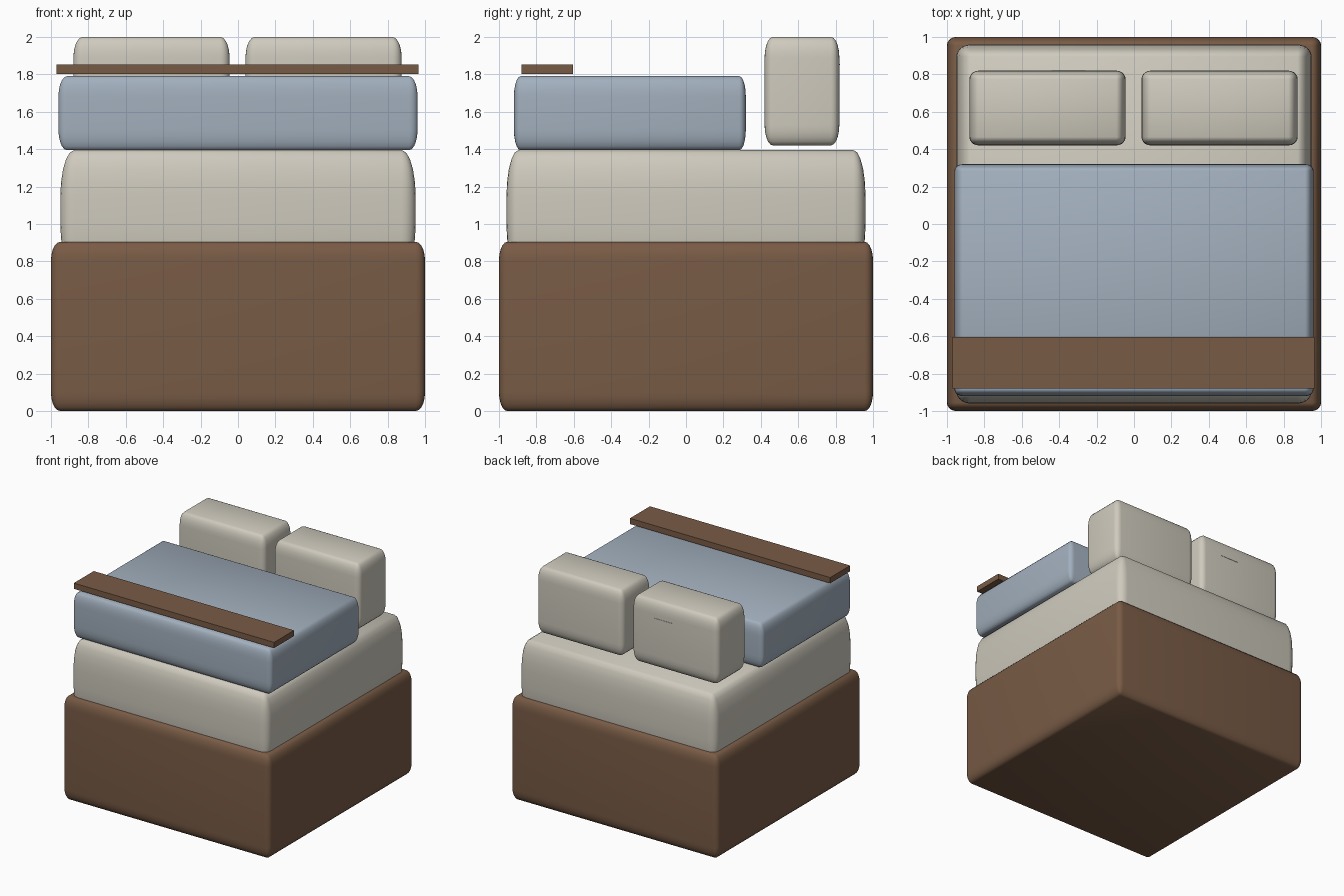
import bpy, bmesh
from mathutils import Vector
from math import radians

if "Cube" in bpy.data.objects:
    bpy.data.objects.remove(bpy.data.objects["Cube"])


def material(name, rgb):
    m = bpy.data.materials.new(name)
    m.diffuse_color = (*rgb, 1)
    m.use_nodes = True
    m.node_tree.nodes["Principled BSDF"].inputs["Base Color"].default_value = m.diffuse_color
    return m


wood = material("wood", (0.19, 0.105, 0.06))
linen = material("linen", (0.62, 0.59, 0.51))
blue = material("blue_fabric", (0.36, 0.43, 0.51))


def soft_box(name, lo, hi, mat, radii=None, segments=5):
    """Box between two corners; radii gives a separate rounding per axis."""
    lo, hi = Vector(lo), Vector(hi)
    r = Vector(radii) if radii else Vector((1, 1, 1))
    size, centre = hi - lo, (lo + hi) / 2
    bm = bmesh.new()
    bmesh.ops.create_cube(bm, size=1)
    # round evenly in radius units, then stretch to the true size
    bmesh.ops.scale(bm, verts=bm.verts, vec=[size[i] / r[i] for i in range(3)])
    if radii:
        bmesh.ops.bevel(bm, geom=bm.edges[:], offset=1, segments=segments,
                        profile=0.5, affect='EDGES', clamp_overlap=False)
    bmesh.ops.scale(bm, verts=bm.verts, vec=r)
    bmesh.ops.translate(bm, verts=bm.verts, vec=centre)
    mesh = bpy.data.meshes.new(name)
    bm.to_mesh(mesh)
    bm.free()
    mesh.materials.append(mat)
    ob = bpy.data.objects.new(name, mesh)
    bpy.context.collection.objects.link(ob)
    bpy.ops.object.select_all(action='DESELECT')
    ob.select_set(True)
    bpy.context.view_layer.objects.active = ob
    bpy.ops.object.shade_smooth_by_angle(angle=radians(40))
    return ob


# Wooden base and mattress set into it
soft_box("bed_base", (-1, -1, 0), (1, 1, 0.905), wood, (0.05, 0.045, 0.1))
soft_box("mattress", (-0.95, -0.96, 0.75), (0.95, 0.96, 1.395), linen,
         (0.075, 0.065, 0.25))

# Blanket over the front two thirds
soft_box("blanket", (-0.96, -0.92, 1.395), (0.96, 0.32, 1.79), blue,
         (0.045, 0.035, 0.11))

# Pair of pillows
for side, x0, x1 in (("left", -0.88, -0.045), ("right", 0.04, 0.875)):
    soft_box("pillow_" + side, (x0, 0.42, 1.42), (x1, 0.82, 2.0), linen,
             (0.05, 0.045, 0.11))

# Thin seam on the back of the left pillow
soft_box("pillow_seam", (-0.44, 0.81, 1.85), (-0.26, 0.823, 1.856), linen)

# Flat footboard rail above the blanket
soft_box("foot_rail", (-0.97, -0.88, 1.803), (0.965, -0.605, 1.853), wood)
